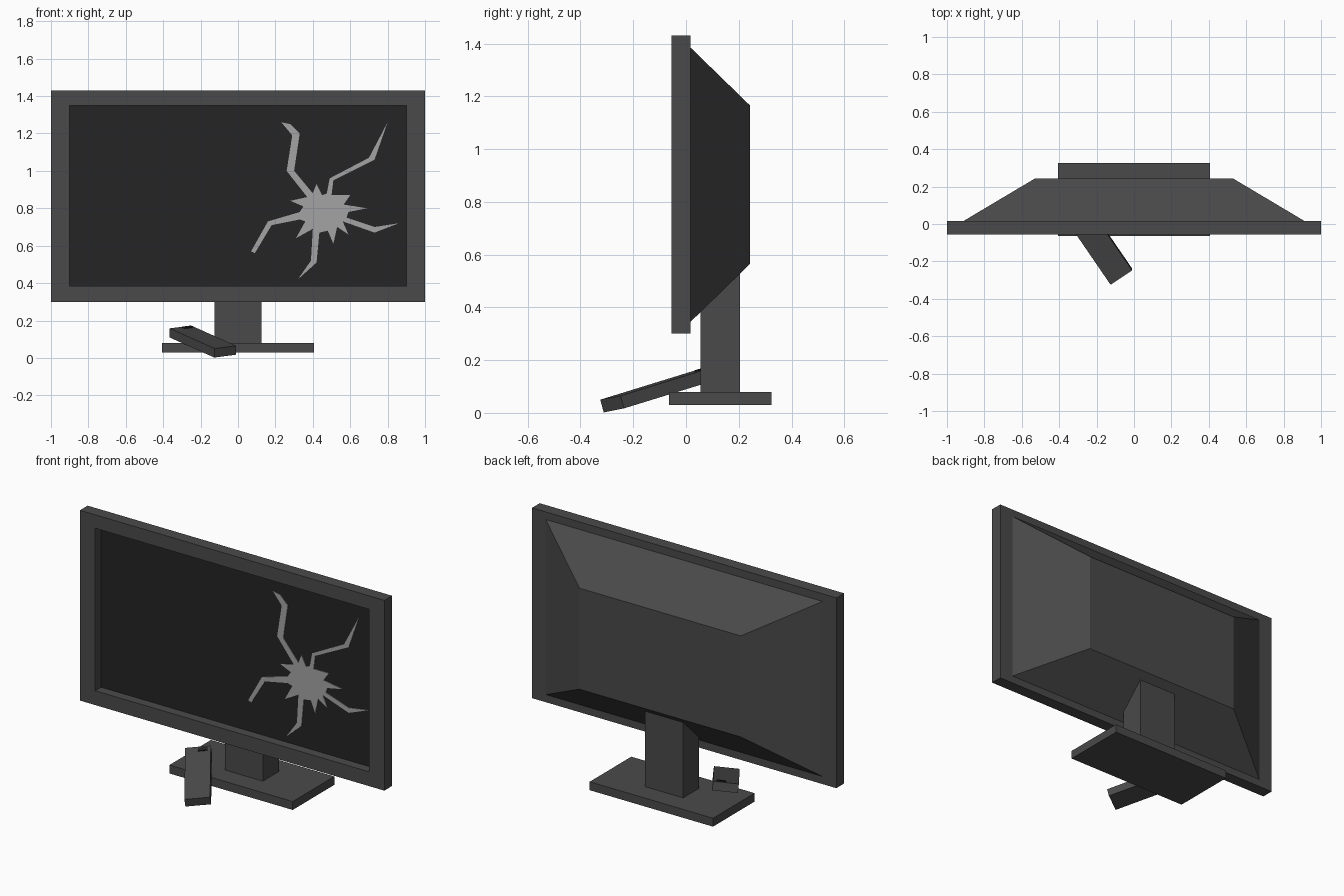
import bpy, bmesh
from mathutils import Vector, Matrix

if "Cube" in bpy.data.objects:
    bpy.data.objects.remove(bpy.data.objects["Cube"])


def material(name, value):
    m = bpy.data.materials.new(name)
    m.diffuse_color = (value, value, value, 1)
    m.use_nodes = True
    m.node_tree.nodes["Principled BSDF"].inputs["Base Color"].default_value = m.diffuse_color
    return m


CASE = material("charcoal plastic", 0.068)
DARK = material("black screen", 0.018)
CRACK = material("cracked glass grey", 0.37)


def finish(name, bm, *mats):
    bmesh.ops.recalc_face_normals(bm, faces=bm.faces)
    mesh = bpy.data.meshes.new(name)
    bm.to_mesh(mesh)
    bm.free()
    for m in mats:
        mesh.materials.append(m)
    obj = bpy.data.objects.new(name, mesh)
    bpy.context.collection.objects.link(obj)
    return obj


def slab(name, corner, u, v, w, mat):
    """Box spanned by three edge vectors from one corner."""
    bm = bmesh.new()
    bmesh.ops.create_cube(bm, size=1)
    u, v, w = Vector(u), Vector(v), Vector(w)
    axes = Matrix((u, v, w)).transposed()
    for vert in bm.verts:
        vert.co = Vector(corner) + axes @ (vert.co + Vector((.5, .5, .5)))
    return finish(name, bm, mat)


# Housing: rectangular rings from the recessed screen around the bezel to the back
rings = [  # half width, bottom, top, y
    (0.90, 0.385, 1.35, 0.0),
    (0.90, 0.385, 1.35, -0.055),
    (1.00, 0.30, 1.43, -0.055),
    (1.00, 0.30, 1.43, 0.017),
    (0.91, 0.345, 1.385, 0.017),
    (0.53, 0.565, 1.165, 0.243),
]
bm = bmesh.new()
loops = [[bm.verts.new(p) for p in ((-h, y, a), (h, y, a), (h, y, b), (-h, y, b))]
         for h, a, b, y in rings]
for r, s in zip(loops, loops[1:]):
    for i in range(4):
        j = (i + 1) % 4
        bm.faces.new((r[i], r[j], s[j], s[i]))
bm.faces.new(loops[0]).material_index = 1
bm.faces.new(loops[-1])
finish("monitor_housing", bm, CASE, DARK)

# Crack: one jagged outline as a thin plate on the screen
outline = [
    (.23, 1.26), (.28, 1.25), (.33, 1.20), (.30, 1.00), (.40, .88),
    (.42, .93), (.45, .87), (.475, .88), (.49, .96), (.70, 1.07),
    (.80, 1.26), (.73, 1.06), (.51, .95), (.50, .87), (.60, .87),
    (.565, .82), (.69, .80), (.59, .78), (.58, .75), (.73, .70),
    (.86, .72), (.73, .67), (.56, .73), (.59, .66), (.53, .70),
    (.51, .61), (.48, .68), (.435, .67), (.42, .51), (.32, .42),
    (.39, .52), (.40, .69), (.31, .64), (.36, .73), (.33, .74),
    (.18, .71), (.09, .56), (.07, .57), (.16, .73), (.33, .78),
    (.35, .81), (.28, .84), (.37, .86), (.26, 1.00), (.29, 1.19), (.24, 1.25),
]
bm = bmesh.new()
face = bm.faces.new([bm.verts.new((x, -0.004, z)) for x, z in outline])
ext = bmesh.ops.extrude_face_region(bm, geom=[face], use_keep_orig=True)
for v in ext["geom"]:
    if isinstance(v, bmesh.types.BMVert):
        v.co.y = 0.0
finish("screen_crack", bm, CRACK)

# Stand
slab("stand_base", (-.405, -.065, .03), (.81, 0, 0), (0, .39, 0), (0, 0, .05), CASE)
slab("stand_neck", (-.125, .055, .08), (.25, 0, 0), (0, .15, 0), (0, 0, .45), CASE)

# Remote control leaning on the base, with a small button near its upper end
corner = Vector((-.125, -.325, .05))
u, v, w = Vector((.115, .077, .015)), Vector((-.24, .35, .108)), Vector((-.002, .013, -.048))
slab("remote_control", corner, u, v, w, CASE)
slab("remote_button", corner + .5 * u + .91 * v - .1 * w, .38 * u, .06 * v, .15 * w, DARK)
